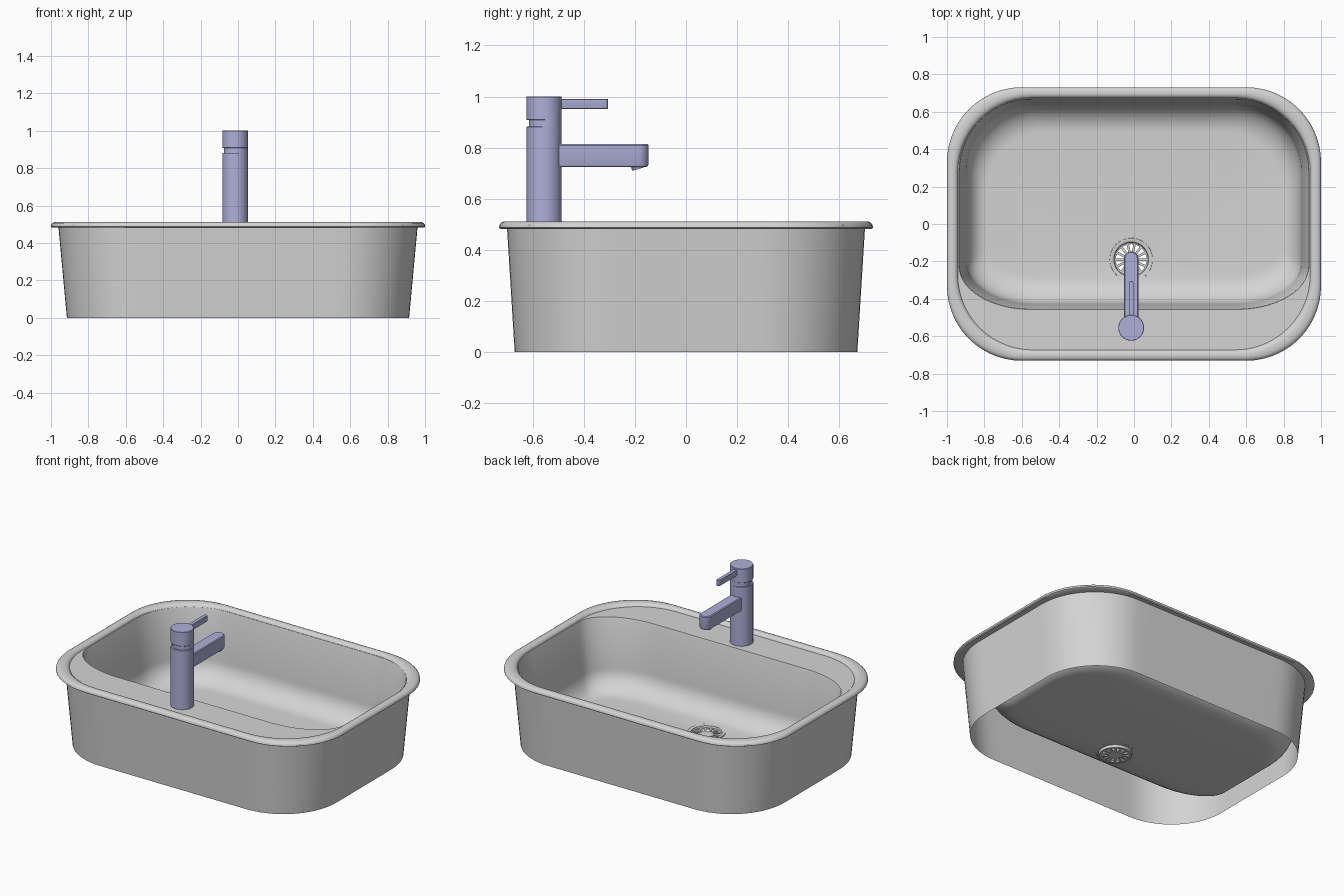
import bpy, bmesh, math
from math import sin, cos, pi
from mathutils import Matrix, Vector

if "Cube" in bpy.data.objects:
    bpy.data.objects.remove(bpy.data.objects["Cube"])


def material(name, rgb):
    m = bpy.data.materials.new(name)
    m.use_nodes = True
    color = (*rgb, 1)
    m.diffuse_color = color
    m.node_tree.nodes["Principled BSDF"].inputs["Base Color"].default_value = color
    return m


STEEL = material("steel grey", (0.66, 0.66, 0.66))
TAP = material("lavender metal", (0.43, 0.43, 0.69))
DRAIN = (-0.015, -0.19)
TAP_X, TAP_Y = -0.015, -0.555
STEPS = 14


def finish(bm, name, mat, angle=35):
    mesh = bpy.data.meshes.new(name)
    bm.to_mesh(mesh)
    bm.free()
    ob = bpy.data.objects.new(name, mesh)
    bpy.context.collection.objects.link(ob)
    mesh.materials.append(mat)
    bpy.ops.object.select_all(action="DESELECT")
    ob.select_set(True)
    bpy.context.view_layer.objects.active = ob
    bpy.ops.object.shade_smooth_by_angle(angle=math.radians(angle))
    return ob


def outline(hx, y0, y1, r, z, front=None):
    """Rounded rectangle; the front corners may be flatter ellipses."""
    ry = front or r
    corners = [(hx - r, y1 - r, r), (r - hx, y1 - r, r),
               (r - hx, y0 + ry, ry), (hx - r, y0 + ry, ry)]
    arcs = []
    for q, (cx, cy, b) in enumerate(corners):
        angles = [(q + i / STEPS) * pi / 2 for i in range(STEPS + 1)]
        arcs.append([Vector((cx + r * cos(a), cy + b * sin(a), z)) for a in angles])
    ring = []
    for q, arc in enumerate(arcs):
        start, end = arc[-1], arcs[(q + 1) % 4][0]
        ring += arc + [start.lerp(end, i / STEPS) for i in range(1, STEPS)]
    return ring


def circle(x, y, r, z, n=48):
    return [(x + r * cos(2 * pi * i / n), y + r * sin(2 * pi * i / n), z) for i in range(n)]


def loft(name, rings, mat, cap=False, angle=35):
    """Skin a stack of rings; each ring lists its points anticlockwise."""
    bm = bmesh.new()
    rows = [[bm.verts.new(p) for p in ring] for ring in rings]
    n = len(rows[0])
    for low, high in zip(rows, rows[1:]):
        for i in range(n):
            j = (i + 1) % n
            bm.faces.new((low[i], low[j], high[j], high[i]))
    if cap:
        bm.faces.new(rows[0][::-1])
        bm.faces.new(rows[-1])
    return finish(bm, name, mat, angle)


def lathe(name, x, y, profile, mat, cap=True):
    return loft(name, [circle(x, y, r, z) for r, z in profile], mat, cap)


# Outer skirt, open underneath
loft("outer_skirt", [outline(0.915, -0.67, 0.67, 0.385, 0),
                     outline(0.96, -0.70, 0.70, 0.41, 0.485)], STEEL)


# Rolled rim, swept as inset and height pairs
def rim_ring(d, z):
    return outline(1 - d, d - 0.731, 0.731 - d, 0.4, z)


rim_profile = [(0.045, 0.482), (0.006, 0.482), (0, 0.487), (0.001, 0.497), (0.007, 0.506),
               (0.017, 0.511), (0.035, 0.512), (0.047, 0.509), (0.054, 0.502), (0.058, 0.494)]
loft("rolled_rim", [rim_ring(d, z) for d, z in rim_profile], STEEL)


# Basin opening and tap ledge, with separate insets across and along
def basin_ring(dx, dy, z):
    return outline(0.935 - dx, dy - 0.457, 0.67 - dy, 0.385 - dx / 2, z, 0.23 - dy / 2)


LEDGE = 0.494
loft("tap_ledge", [rim_ring(0.058, LEDGE), basin_ring(0, 0, LEDGE)], STEEL)

# Basin with tapered walls, rounded bottom edge and a floor around the drain
FLOOR, FILLET = 0.042, 0.14
rings = [basin_ring(0, 0, LEDGE), basin_ring(0.003, 0.003, LEDGE - 0.008)]
for i in range(11):
    a = i / 10 * pi / 2
    out = 1 - cos(a)
    rings.append(basin_ring(0.04 + 0.11 * out, 0.03 + 0.15 * out, FLOOR + FILLET * (1 - sin(a))))
hole = []
for x, y, z in rings[-1]:
    a = math.atan2(y - DRAIN[1], x - DRAIN[0])
    hole.append((DRAIN[0] + 0.1 * cos(a), DRAIN[1] + 0.1 * sin(a), FLOOR - 0.006))
loft("basin", rings + [hole], STEEL)

# Drain flange and shallow cup
lathe("drain_flange", *DRAIN, [(0.115, 0.035), (0.114, 0.041), (0.1, 0.042), (0.093, 0.038),
                               (0.09, 0.026), (0.082, 0.024), (0.082, 0.019), (0.096, 0.019),
                               (0.1, 0.035)], STEEL, False)
lathe("drain_hub", *DRAIN, [(0.04, 0.019), (0.04, 0.027), (0.03, 0.03)], STEEL)

# Radial strainer bars
bm = bmesh.new()
BARS = 14
for i in range(BARS):
    turn = Matrix.Translation((*DRAIN, 0.023)) @ Matrix.Rotation(2 * pi * i / BARS, 4, "Z")
    bmesh.ops.create_cube(bm, size=1, matrix=turn @ Matrix.Translation((0.06, 0, 0))
                          @ Matrix.Diagonal((0.05, 0.013, 0.008, 1)))
finish(bm, "drain_bars", STEEL)

# Tap column, off-centre neck and cap
lathe("tap_column", TAP_X, TAP_Y, [(0.069, LEDGE), (0.069, 0.88), (0.067, 0.882)], TAP)
lathe("tap_neck", TAP_X + 0.004, TAP_Y + 0.004, [(0.064, 0.88), (0.064, 0.915)], TAP)
lathe("tap_cap", TAP_X, TAP_Y, [(0.067, 0.908), (0.069, 0.91), (0.069, 0.999), (0.067, 1.001)], TAP)


def arm(name, half, y0, y1, z0, z1, bevel):
    """Straight bar with a half-round far end."""
    def ring(d, z):
        arc = [(TAP_X + (half - d) * cos(a), y1 - half + (half - d) * sin(a), z)
               for a in (i * pi / 16 for i in range(17))]
        return arc + [(TAP_X - half + d, y0, z), (TAP_X + half - d, y0, z)]
    b = bevel
    return loft(name, [ring(b, z0), ring(b * 0.3, z0 + b * 0.3), ring(0, z0 + b),
                       ring(0, z1 - b / 2), ring(b / 2, z1)], TAP, True, 40)


arm("tap_spout", 0.038, TAP_Y + 0.03, -0.147, 0.724, 0.814, 0.01)
arm("tap_lever", 0.0125, TAP_Y + 0.03, -0.305, 0.952, 0.99, 0.003)

# Tilted outlet nozzle under the spout tip
nozzle = lathe("tap_nozzle", 0, 0, [(0.027, -0.012), (0.028, -0.01), (0.028, 0.02)], TAP)
nozzle.location = (TAP_X, -0.187, 0.729)
nozzle.rotation_euler.x = math.radians(17)
